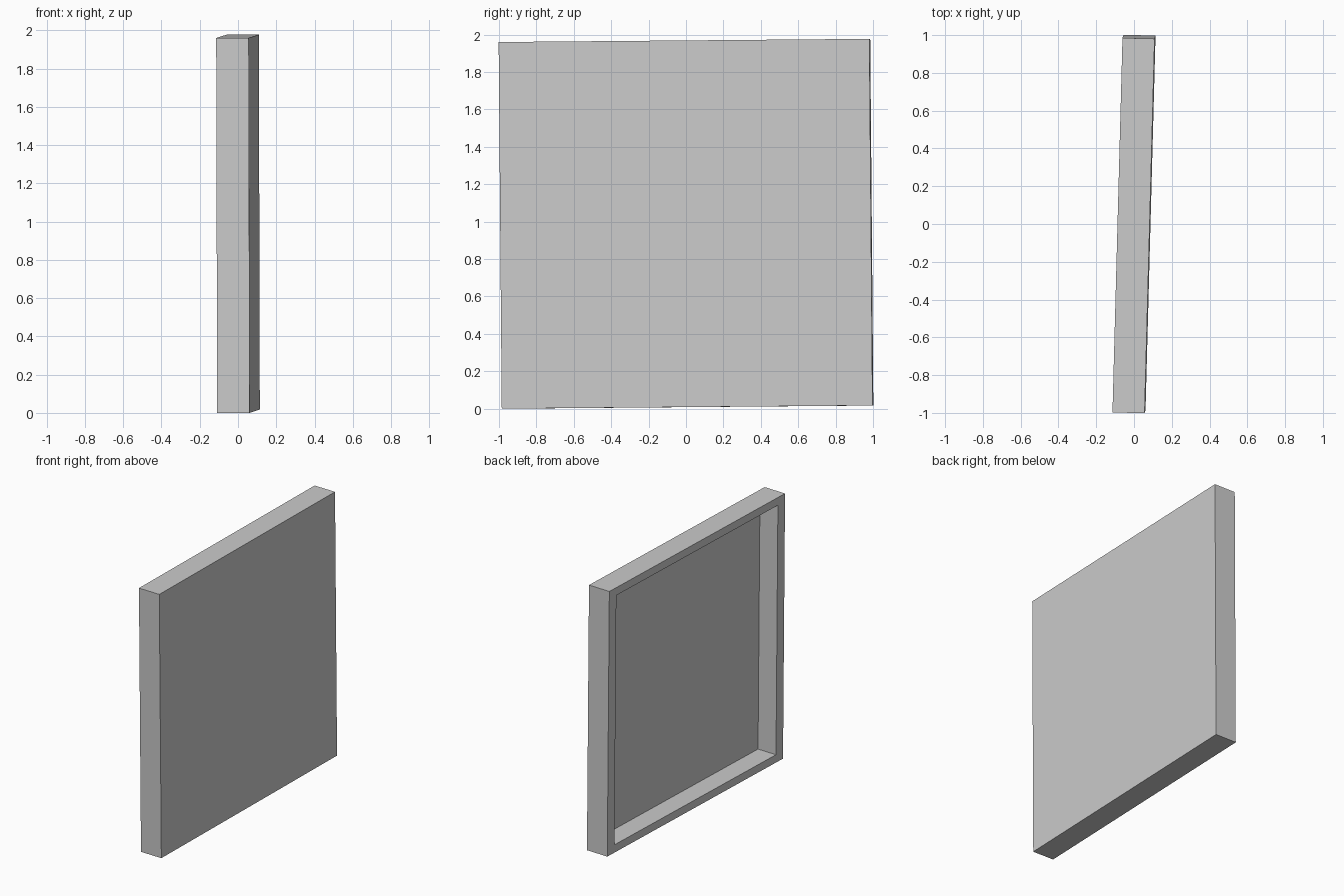
import bpy, bmesh
from mathutils import Matrix, Vector

if "Cube" in bpy.data.objects:
    bpy.data.objects.remove(bpy.data.objects["Cube"])

THICK, WIDE, TALL = 0.17, 1.983, 1.96
RIM_Y, RIM_Z, DEPTH = 0.08, 0.058, 0.15

# Solid slab
bm = bmesh.new()
bmesh.ops.create_cube(bm, size=1)
bmesh.ops.scale(bm, vec=(THICK, WIDE, TALL), verts=bm.verts)

# Rim and recessed panel on the -x side
face = min(bm.faces, key=lambda f: f.calc_center_median().x)
bmesh.ops.inset_individual(bm, faces=[face], thickness=0.01)
for v in face.verts:
    v.co.y = (WIDE / 2 - RIM_Y) * (1 if v.co.y > 0 else -1)
    v.co.z = (TALL / 2 - RIM_Z) * (1 if v.co.z > 0 else -1)
face = bmesh.ops.extrude_discrete_faces(bm, faces=[face])["faces"][0]
bmesh.ops.translate(bm, vec=(DEPTH, 0, 0), verts=face.verts)

# Slight lean of the whole panel
across = Vector((0.053, 1.982, 0.017)).normalized()
up = Vector((-0.005, -0.0168, 1.96)).normalized()
side = across.cross(up).normalized()
up = side.cross(across)
bm.transform(Matrix((side, across, up)).transposed().to_4x4())
low = min(v.co.z for v in bm.verts)
bmesh.ops.translate(bm, vec=(0, 0, -low), verts=bm.verts)
bmesh.ops.recalc_face_normals(bm, faces=bm.faces)

mesh = bpy.data.meshes.new("recessed_panel")
bm.to_mesh(mesh)
bm.free()
bpy.context.collection.objects.link(bpy.data.objects.new("recessed_panel", mesh))
